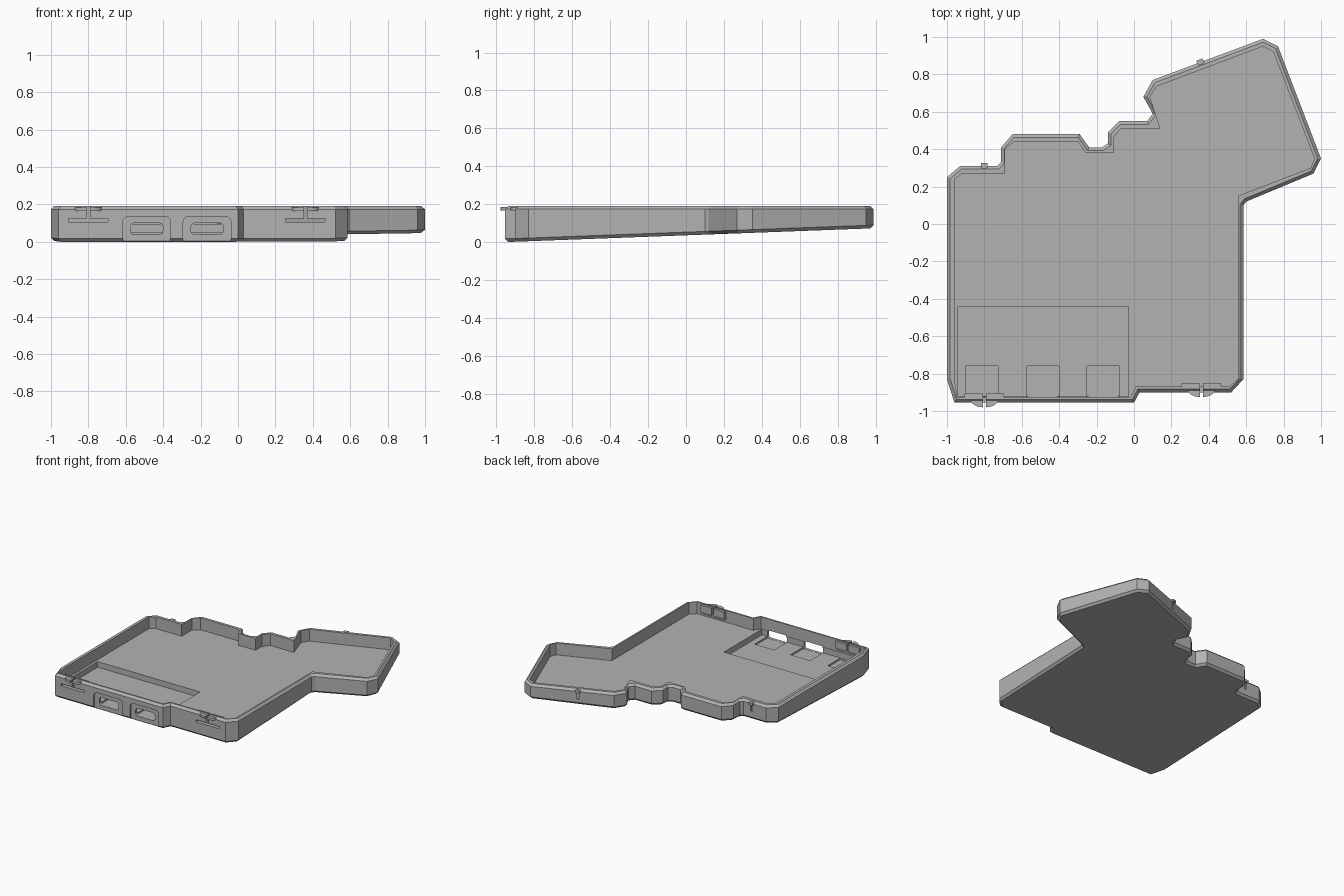
import bpy, bmesh, math
from mathutils import Vector, Matrix

cube = bpy.data.objects.get("Cube")
if cube:
    bpy.data.objects.remove(cube)

grey = bpy.data.materials.new("case_grey")
grey.use_nodes = True
GREY = (0.45, 0.45, 0.45, 1)
grey.diffuse_color = GREY
grey.node_tree.nodes["Principled BSDF"].inputs["Base Color"].default_value = GREY

TOP, FLOOR, POCKET, CHAMFER = 0.19, 0.095, 0.05, 0.017

# Outer and inner plan outlines, clockwise from the left wall
OUTER = [(-1, .25), (-.93, .31), (-.73, .31), (-.71, .33), (-.71, .41), (-.65, .48),
         (-.29, .48), (-.24, .41), (-.17, .41), (-.14, .43), (-.14, .49), (-.08, .55),
         (.07, .55), (.1, .59), (.05, .68), (.1, .77), (.69, .99), (.77, .95),
         (1, .35), (.96, .27), (.6, .12), (.585, .1), (.585, -.83), (.52, -.9),
         (.03, -.9), (0, -.955), (-.96, -.955), (-1, -.83)]
INNER = [(-.96, .24), (-.92, .27), (-.69, .27), (-.69, .4), (-.64, .44),
         (-.3, .44), (-.26, .38), (-.11, .38), (-.11, .46), (-.07, .51),
         (.14, .51), (.085, .68), (.12, .735), (.69, .95), (.745, .92),
         (.965, .35), (.945, .3), (.555, .15), (.555, -.83), (.51, -.87),
         (.01, -.87), (-.02, -.925), (-.945, -.925), (-.96, -.83)]


def base_z(y):
    """Sloping underside."""
    return 0.0375 * max(0, y + 0.94)


def inset(points, d):
    """Mitred inward offset of a clockwise outline."""
    result = []
    for i, p in enumerate(points):
        p = Vector(p)
        a = (p - Vector(points[i - 1])).normalized()
        b = (Vector(points[(i + 1) % len(points)]) - p).normalized()
        na, nb = Vector((a.y, -a.x)), Vector((b.y, -b.x))
        result.append(p + (na + nb) * d / (1 + na.dot(nb)))
    return result


def finish(name, bm):
    bmesh.ops.recalc_face_normals(bm, faces=bm.faces)
    mesh = bpy.data.meshes.new(name)
    bm.to_mesh(mesh)
    bm.free()
    mesh.materials.append(grey)
    obj = bpy.data.objects.new(name, mesh)
    bpy.context.collection.objects.link(obj)
    return obj


def box(name, x, y, z, turn=0, pivot=(0, 0), round_y=0):
    """Box from ranges, optionally turned about z and rounded along y."""
    bm = bmesh.new()
    bmesh.ops.create_cube(bm, size=1)
    for v in bm.verts:
        v.co = [r[0] + (c + 0.5) * (r[1] - r[0]) for c, r in zip(v.co, (x, y, z))]
    if round_y:
        edges = [e for e in bm.edges
                 if abs(e.verts[0].co.y - e.verts[1].co.y) > 1e-4]
        bmesh.ops.bevel(bm, geom=edges, offset=round_y, segments=4,
                        profile=0.5, affect='EDGES')
    move = Matrix.Translation((pivot[0], pivot[1], 0)) @ Matrix.Rotation(turn, 4, 'Z')
    bm.transform(move)
    return finish(name, bm)


def prism(name, points, z0, z1):
    bm = bmesh.new()
    face = bm.faces.new([bm.verts.new((x, y, z0)) for x, y in points])
    ext = bmesh.ops.extrude_face_region(bm, geom=[face])
    for v in ext["geom"]:
        if isinstance(v, bmesh.types.BMVert):
            v.co.z = z1
    return finish(name, bm)


def cut(obj, cutter):
    """Subtract a cutter and discard it."""
    cutter.hide_render = True
    mod = obj.modifiers.new("cut", 'BOOLEAN')
    mod.operation, mod.solver, mod.object = 'DIFFERENCE', 'EXACT', cutter
    bpy.context.view_layer.objects.active = obj
    bpy.ops.object.modifier_apply(modifier=mod.name)
    bpy.data.objects.remove(cutter)


# Tray shell: chamfered outer wall, flat rim, inner wall and floor
bm = bmesh.new()
small = inset(OUTER, CHAMFER)
rings = [[bm.verts.new((p[0], p[1], base_z(p[1]))) for p in small],
         [bm.verts.new((p[0], p[1], base_z(p[1]) + CHAMFER)) for p in OUTER],
         [bm.verts.new((p[0], p[1], TOP - CHAMFER)) for p in OUTER],
         [bm.verts.new((p[0], p[1], TOP)) for p in small]]
bm.faces.new(rings[0])
bm.faces.new(rings[-1])
for low, high in zip(rings, rings[1:]):
    for i in range(len(low)):
        bm.faces.new((low[i - 1], low[i], high[i], high[i - 1]))
case = finish("tray_case", bm)
cut(case, prism("cavity", INNER, FLOOR, 0.4))

# Sunken bay for the electronics with three deeper pads
cut(case, box("bay", (-.94, -.03), (-.922, -.44), (POCKET, .15)))
for x in (-.815, -.485, -.165):
    cut(case, box("pad", (x - .087, x + .087), (-.92, -.76), (.037, .1)))

# Port recesses and openings in the front wall
for x in (-.488, -.165):
    cut(case, box("recess", (x - .128, x + .128), (-1.1, -.942), (-.1, .135), round_y=.03))
    cut(case, box("port", (x - .086, x + .086), (-1.1, -.9), (.038, .1), round_y=.02))

# Front latches: T-shaped slits, curved thumb grips and inner pads
for side, x, wall, inner in (("right", -.8, -.955, -.925), ("left", .36, -.9, -.87)):
    cut(case, box("slit", (x - .105, x + .105), (wall - .1, inner + .02), (.107, .124)))
    cut(case, box("split", (x - .008, x + .008), (wall - .1, inner + .02), (.115, .4)))
    for half, s in (("a", -1), ("b", 1)):
        arc = [(x + s * (.008 + .067 * math.sin(t * math.pi / 16)),
                wall + .02 - .045 * math.cos(t * math.pi / 16)) for t in range(9)]
        arc.append((x + s * .008, wall + .02))
        prism(f"{side}_grip_{half}", arc, .165, .184)
        xs = sorted((x + s * .008, x + s * .105))
        box(f"{side}_latch_pad_{half}", xs, (inner - .01, inner + .02), (.126, .184))

# Rear catches: narrow slit with a small cap
for side, pivot, turn in (("right", (-.8, .31), 0), ("left", (.355, .865), math.radians(20.5))):
    cut(case, box("slit", (-.009, .009), (-.012, .1), (.11, .4), turn, pivot))
    box(f"{side}_rear_catch", (-.018, .018), (-.02, .015), (.165, .184), turn, pivot)
